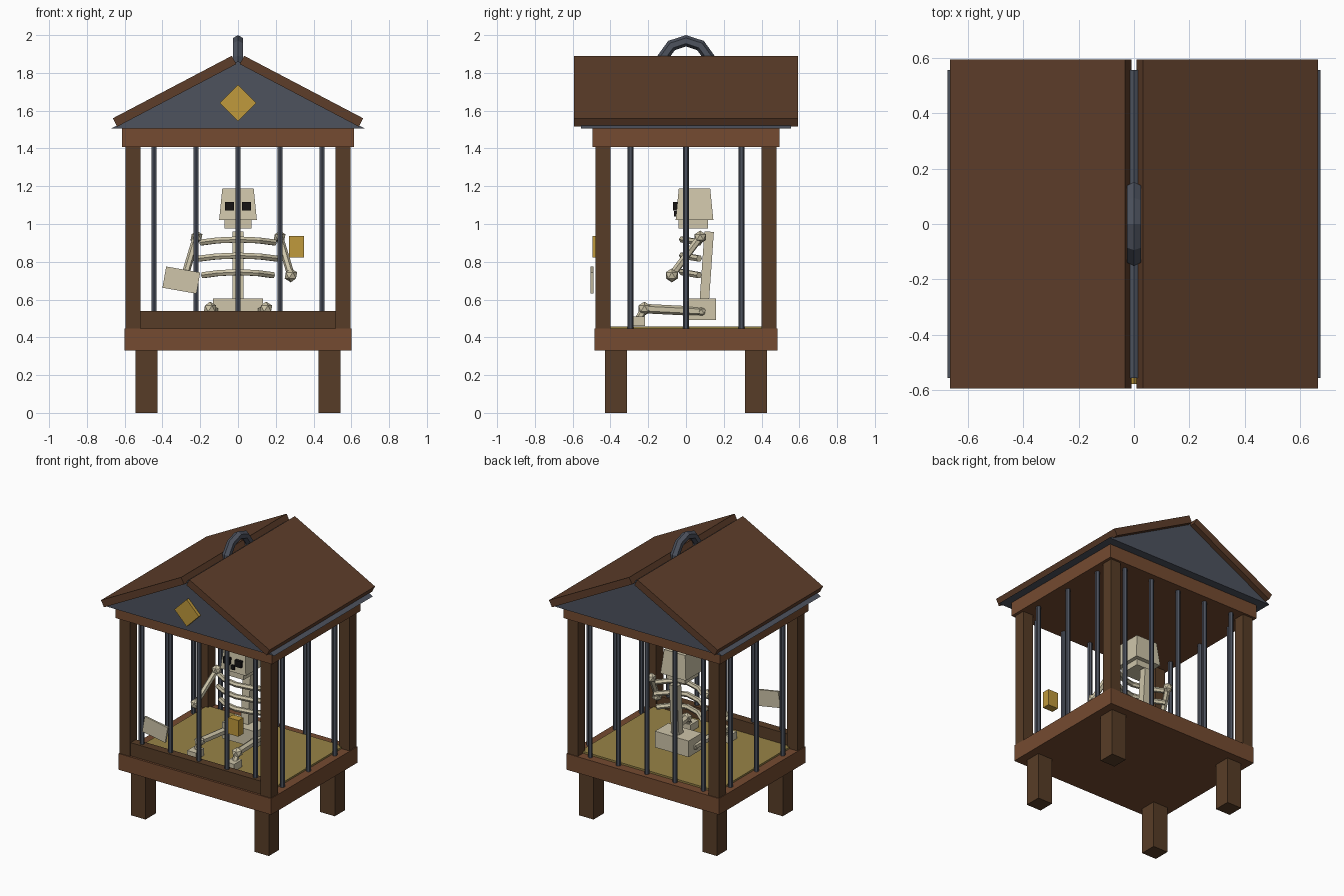
import bpy, math
from mathutils import Vector

if "Cube" in bpy.data.objects:
    bpy.data.objects.remove(bpy.data.objects["Cube"])


def mat(name, r, g, b):
    m = bpy.data.materials.new(name)
    m.diffuse_color = tuple((c / 255) ** 2.2 for c in (r, g, b)) + (1,)
    m.use_nodes = True
    m.node_tree.nodes["Principled BSDF"].inputs["Base Color"].default_value = m.diffuse_color
    return m


WOOD = mat("wood", 116, 76, 52)
DARK = mat("dark_wood", 88, 63, 43)
ROOF = mat("roof_wood", 94, 64, 46)
IRON = mat("iron", 78, 83, 94)
BONE = mat("bone", 205, 196, 168)
GOLD = mat("brass", 190, 152, 62)
STRAW = mat("straw", 150, 130, 72)
BLACK = mat("black", 28, 26, 26)


def finish(ob, name, m):
    ob.name = name
    ob.data.name = name
    ob.data.materials.clear()
    ob.data.materials.append(m)
    return ob


def box(name, loc, size, m, rot=(0, 0, 0), taper=1.0):
    bpy.ops.mesh.primitive_cube_add(size=1, location=loc, rotation=rot)
    ob = bpy.context.object
    for v in ob.data.vertices:
        k = taper if v.co.z > 0 else 1
        v.co = (v.co.x * size[0] * k, v.co.y * size[1] * k, v.co.z * size[2])
    return finish(ob, name, m)


def rod(name, a, b, r, m, sides=6):
    a, b = Vector(a), Vector(b)
    d = b - a
    bpy.ops.mesh.primitive_cylinder_add(vertices=sides, radius=r, depth=d.length, location=(a + b) / 2,
                                        rotation=d.to_track_quat('Z', 'Y').to_euler())
    return finish(bpy.context.object, name, m)


def joint(name, loc, r):
    bpy.ops.mesh.primitive_ico_sphere_add(subdivisions=1, radius=r, location=loc)
    return finish(bpy.context.object, name, BONE)


def tube(name, pts, r, m):
    cu = bpy.data.curves.new(name, 'CURVE')
    cu.dimensions = '3D'
    cu.bevel_depth, cu.bevel_resolution, cu.use_fill_caps = r, 1, True
    sp = cu.splines.new('POLY')
    sp.points.add(len(pts) - 1)
    for p, co in zip(sp.points, pts):
        p.co = (*co, 1)
    sp.use_smooth = False
    ob = bpy.data.objects.new(name, cu)
    bpy.context.collection.objects.link(ob)
    bpy.ops.object.select_all(action='DESELECT')
    ob.select_set(True)
    bpy.context.view_layer.objects.active = ob
    bpy.ops.object.convert(target='MESH')
    return finish(bpy.context.object, name, m)


# Base, floor and upper frame
box("base", (0, 0, 0.388), (1.2, 0.97, 0.115), WOOD)
box("straw_floor", (0, 0, 0.448), (1.07, 0.84, 0.02), STRAW)
box("front_rail", (0, -0.44, 0.492), (1.04, 0.06, 0.095), DARK)
box("top_beam", (0, 0, 1.458), (1.23, 0.99, 0.1), WOOD)

# Legs and corner posts
for sx in (-1, 1):
    for sy in (-1, 1):
        box("leg", (sx * 0.485, sy * 0.37, 0.166), (0.115, 0.115, 0.332), DARK)
        box("corner_post", (sx * 0.555, sy * 0.44, 0.928), (0.08, 0.08, 0.97), DARK)

# Cage bars on all four sides
for s in (-1, 1):
    for i in range(-2, 3):
        x = i * 0.2225
        rod("bar", (x, s * 0.44, 0.44), (x, s * 0.44, 1.415), 0.016, IRON)
    for i in (-1, 0, 1):
        y = i * 0.295
        rod("side_bar", (s * 0.555, y, 0.44), (s * 0.555, y, 1.415), 0.016, IRON)

# Gable prism under the roof
me = bpy.data.meshes.new("gable")
tri = [(-0.672, 1.505), (0.672, 1.505), (0, 1.862)]
verts = [(x, y, z) for y in (-0.555, 0.555) for x, z in tri]
me.from_pydata(verts, [], [(0, 1, 2), (5, 4, 3), (0, 3, 4, 1), (1, 4, 5, 2), (2, 5, 3, 0)])
gable = bpy.data.objects.new("gable", me)
bpy.context.collection.objects.link(gable)
finish(gable, "gable", IRON)

# Roof panels
for s in (-1, 1):
    box("roof_panel", (s * 0.336, 0, 1.703), (0.712, 1.185, 0.05), ROOF, (0, s * math.radians(27.7), 0))

# Carrying ring and gable diamond
bpy.ops.mesh.primitive_torus_add(major_segments=20 // 2, minor_segments=6, major_radius=0.13, minor_radius=0.03,
                                 location=(0, 0, 1.84), rotation=(math.pi / 2, 0, math.pi / 2))
ring = finish(bpy.context.object, "carrying_ring", IRON)
ring.rotation_euler = (math.radians(90), math.radians(0), math.radians(90))
for v in ring.data.vertices:  # put a ring corner at the top
    c, s = math.cos(math.pi / 10), math.sin(math.pi / 10)
    v.co = (v.co.x * c - v.co.y * s, v.co.x * s + v.co.y * c, v.co.z)
box("gable_diamond", (0, -0.56, 1.64), (0.136, 0.035, 0.136), GOLD, (0, math.pi / 4, 0))

# Lock and hanging tag
box("lock", (0.31, -0.468, 0.88), (0.08, 0.055, 0.115), GOLD)
box("tag", (-0.30, -0.498, 0.703), (0.183, 0.014, 0.114), BONE, (0, math.radians(10), 0))

# Skull
box("skull", (0, 0.045, 1.104), (0.2, 0.2, 0.168), BONE, taper=0.83)
box("jaw", (0, 0.038, 1.0), (0.145, 0.155, 0.045), BONE)
for s in (-1, 1):
    box("eye_socket", (s * 0.045, -0.053, 1.093), (0.05, 0.03, 0.045), BLACK)
box("nose_hole", (0, -0.054, 1.055), (0.025, 0.02, 0.03), BLACK)

# Spine, pelvis and ribs
box("spine", (0, 0.11, 0.78), (0.06, 0.05, 0.36), BONE, (math.radians(-4), 0, 0))
box("pelvis", (0, 0.085, 0.548), (0.265, 0.15, 0.115), BONE)
for z, w in ((0.918, 0.195), (0.833, 0.205), (0.745, 0.185)):
    tube("rib", [(w * t, -0.02 + 0.09 * t * t, z - 0.016 * t * t) for t in (-1, -0.55, 0, 0.55, 1)], 0.018, BONE)

# Arms and legs, mirrored
for s in (-1, 1):
    joint("shoulder", (s * 0.22, 0.075, 0.93), 0.035)
    rod("arm", (s * 0.22, 0.075, 0.93), (s * 0.28, -0.075, 0.73), 0.02, BONE)
    joint("hand", (s * 0.28, -0.075, 0.728), 0.037)
    joint("hip", (s * 0.12, 0.08, 0.537), 0.03)
    rod("thigh", (s * 0.12, 0.08, 0.537), (s * 0.148, -0.22, 0.552), 0.025, BONE)
    joint("knee", (s * 0.148, -0.22, 0.552), 0.037)
    rod("shin", (s * 0.148, -0.22, 0.55), (s * 0.15, -0.26, 0.48), 0.02, BONE)
    box("foot", (s * 0.15, -0.262, 0.485), (0.07, 0.09, 0.05), BONE)
